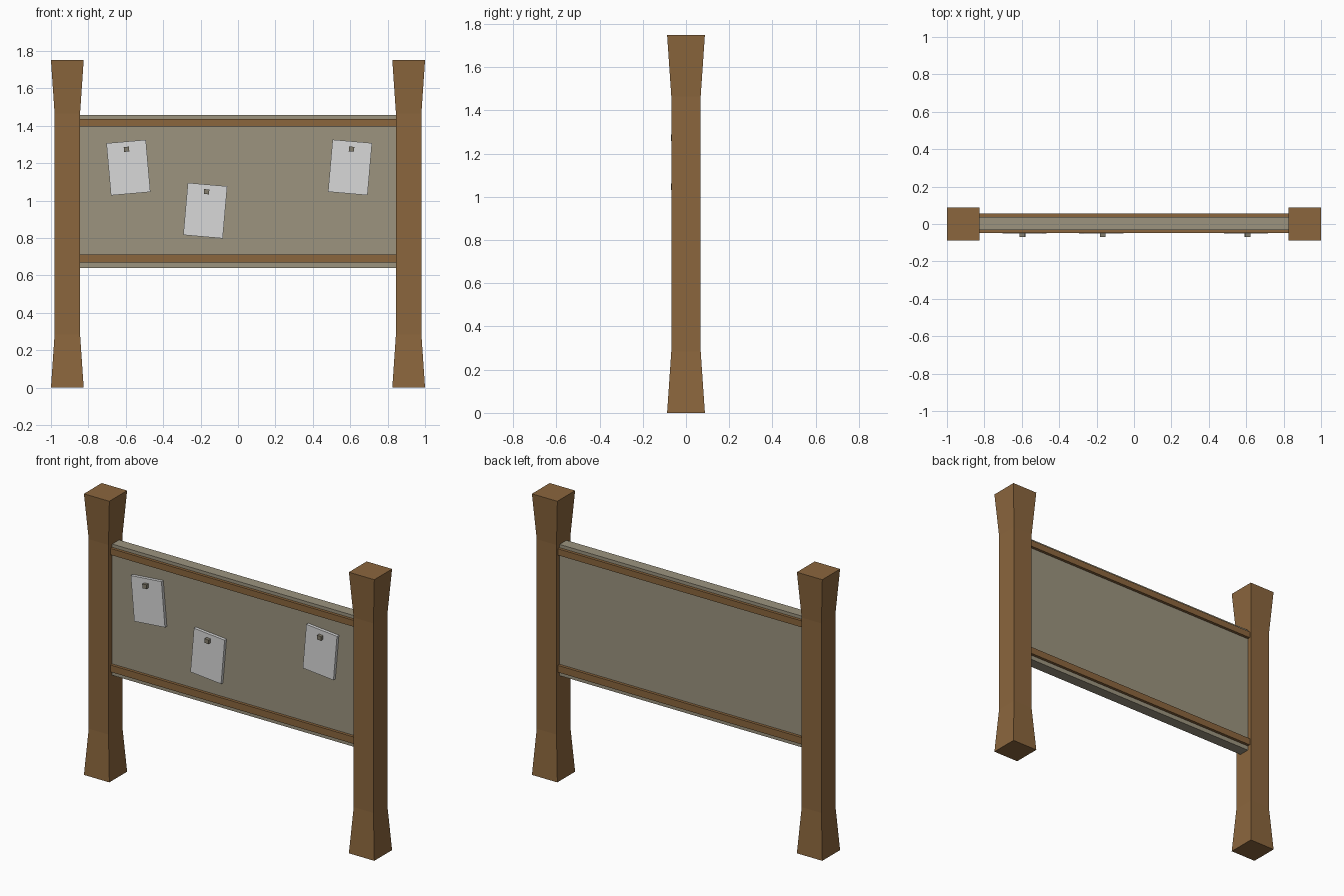
import bpy, bmesh, math
from mathutils import Matrix

if "Cube" in bpy.data.objects:
    bpy.data.objects.remove(bpy.data.objects["Cube"])


def material(name, rgb):
    lin = [((c / 255 + 0.055) / 1.055) ** 2.4 for c in rgb]
    m = bpy.data.materials.new(name)
    m.diffuse_color = (*lin, 1)
    m.use_nodes = True
    m.node_tree.nodes["Principled BSDF"].inputs["Base Color"].default_value = m.diffuse_color
    return m


WOOD = material("brown wood", (139, 102, 61))
BOARD = material("taupe board", (156, 148, 127))
PAPER = material("white paper", (217, 217, 217))
PIN = material("grey pin", (134, 128, 112))


def finish(name, bm, mat):
    bmesh.ops.recalc_face_normals(bm, faces=bm.faces)
    me = bpy.data.meshes.new(name)
    bm.to_mesh(me)
    bm.free()
    me.materials.append(mat)
    ob = bpy.data.objects.new(name, me)
    bpy.context.collection.objects.link(ob)
    return ob


def box(name, mat, x, y, z, angle=0):
    """Box from (min, max) ranges, turned about its own centre in the xz plane."""
    bm = bmesh.new()
    size = [r[1] - r[0] for r in (x, y, z)]
    mid = [(r[0] + r[1]) / 2 for r in (x, y, z)]
    mtx = (Matrix.Translation(mid) @ Matrix.Rotation(-math.radians(angle), 4, 'Y')
           @ Matrix.Diagonal((*size, 1)))
    bmesh.ops.create_cube(bm, size=1, matrix=mtx)
    return finish(name, bm, mat)


def post(name, x):
    """Square post, flared at foot and head."""
    bm = bmesh.new()
    rings = []
    for z, h in ((0, 0.0875), (0.285, 0.068), (1.465, 0.068), (1.75, 0.0875)):
        rings.append([bm.verts.new((x + sx * h, sy * h, z))
                      for sx, sy in ((-1, -1), (1, -1), (1, 1), (-1, 1))])
    for a, b in zip(rings, rings[1:]):
        for i in range(4):
            j = (i + 1) % 4
            bm.faces.new((a[i], a[j], b[j], b[i]))
    bm.faces.new(rings[0][::-1])
    bm.faces.new(rings[-1])
    return finish(name, bm, WOOD)


# Posts
post("left_post", -0.9125)
post("right_post", 0.9125)

# Board between the posts
X = (-0.85, 0.85)
box("board", BOARD, X, (-0.031, 0.037), (0.64, 1.457))

# Rails on both faces
for side, y in (("front", (-0.049, -0.028)), ("back", (0.034, 0.055))):
    box(side + "_lower_rail", WOOD, X, y, (0.668, 0.711))
    box(side + "_upper_rail", WOOD, X, y, (1.397, 1.437))

# Notices and their pins: paper centre, tilt, pin centre
notices = ((-0.586, 1.176, 5, -0.596, 1.274),
           (-0.175, 0.946, -5, -0.168, 1.047),
           (0.599, 1.177, -5, 0.607, 1.275))
for n, (x, z, tilt, px, pz) in enumerate(notices, 1):
    box(f"notice_{n}", PAPER, (x - 0.106, x + 0.106), (-0.05, -0.03),
        (z - 0.14, z + 0.14), tilt)
    box(f"pin_{n}", PIN, (px - 0.014, px + 0.014), (-0.07, -0.045),
        (pz - 0.013, pz + 0.013), tilt)
